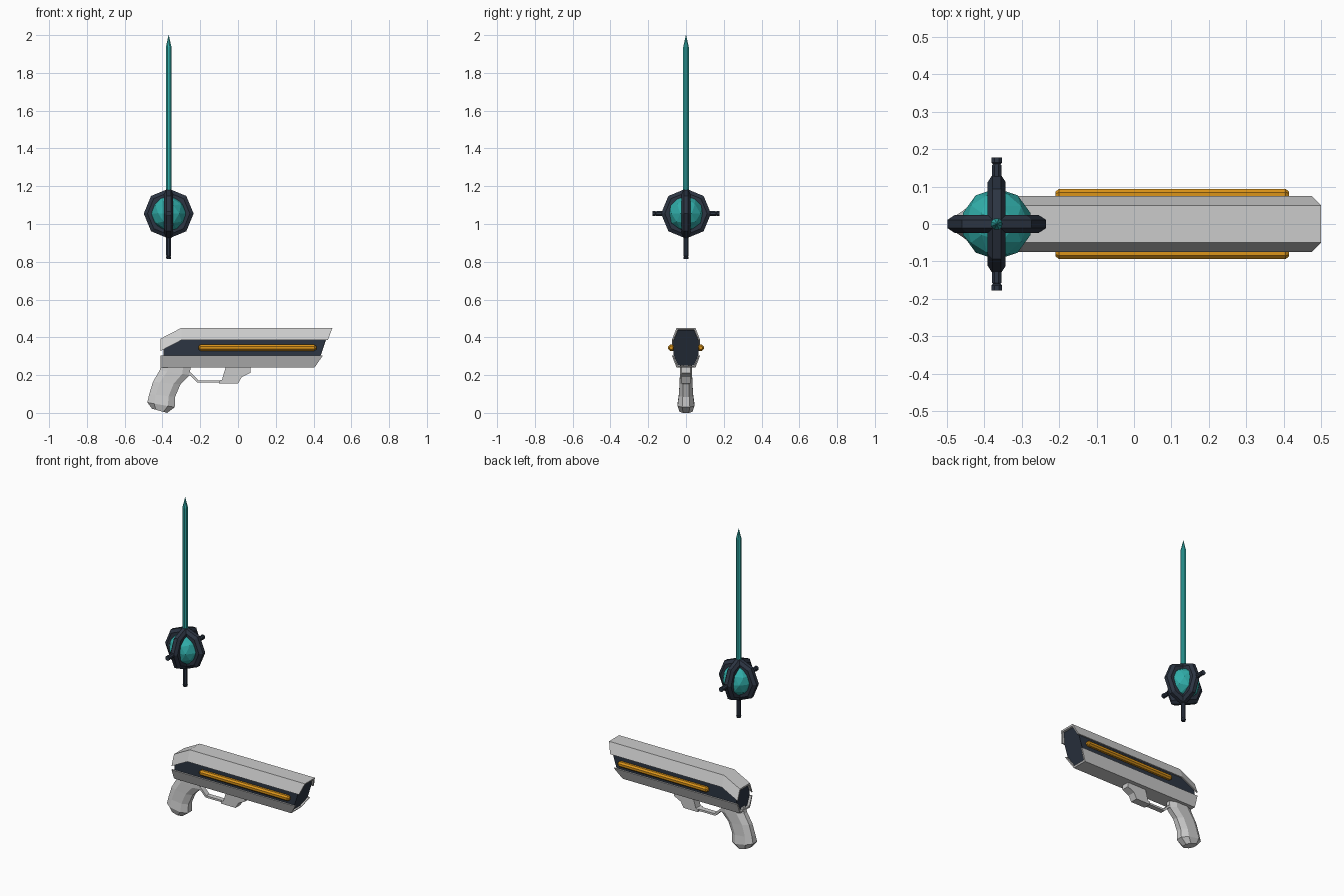
import bpy, bmesh
from math import sin, cos, pi
from mathutils import Vector, Matrix

if "Cube" in bpy.data.objects:
    bpy.data.objects.remove(bpy.data.objects["Cube"])


def material(name, rgb):
    m = bpy.data.materials.new(name)
    m.diffuse_color = (*rgb, 1)
    m.use_nodes = True
    m.node_tree.nodes["Principled BSDF"].inputs["Base Color"].default_value = m.diffuse_color
    return m


TEAL = material("teal", (0.03, 0.42, 0.40))
DARK = material("dark", (0.025, 0.035, 0.055))
ORANGE = material("orange", (0.72, 0.30, 0.01))


def finish(name, bm, mat=None):
    bmesh.ops.recalc_face_normals(bm, faces=bm.faces[:])
    me = bpy.data.meshes.new(name)
    bm.to_mesh(me)
    bm.free()
    ob = bpy.data.objects.new(name, me)
    bpy.context.collection.objects.link(ob)
    if mat:
        me.materials.append(mat)
    return ob


def loft(name, rings, mat=None, closed=False):
    """Skin a list of equal point rings; cap the ends unless closed."""
    bm = bmesh.new()
    vs = [[bm.verts.new(p) for p in r] for r in rings]
    n = len(vs[0])
    for i in range(len(vs) if closed else len(vs) - 1):
        a, b = vs[i], vs[(i + 1) % len(vs)]
        for j in range(n):
            k = (j + 1) % n
            bm.faces.new((a[j], a[k], b[k], b[j]))
    if not closed:
        bm.faces.new(vs[0])
        bm.faces.new(vs[-1])
    return finish(name, bm, mat)


def turned(name, origin, axis, profile, mat, sides=8):
    """Turn (distance, radius) pairs around an axis."""
    q = Vector(axis).to_track_quat('Z', 'Y')
    o = Vector(origin)
    rings = [[o + q @ Vector((r * cos(2 * pi * (i + .5) / sides),
                              r * sin(2 * pi * (i + .5) / sides), d))
              for i in range(sides)] for d, r in profile]
    return loft(name, rings, mat)


def mirrored(half):
    return half + [(-y, z) for y, z in reversed(half)]


# ---- gun body: shells and core share a slanted muzzle and a dropped rear
def upper_front(z):
    return 0.50 + (z - 0.45) * 0.38


def lower_front(z):
    return 0.45 + (z - 0.305) * 0.69


upper = mirrored([(.05, .45), (.075, .385), (.066, .385), (.043, .441)])
upper = upper[:4] + upper[4:]
loft("upper_shell", [
    [(-0.41, y, z - 0.057) for y, z in upper],
    [(-0.30, y, z) for y, z in upper],
    [(upper_front(z), y, z) for y, z in upper]])

lower = mirrored([(.05, .24), (.075, .305), (.066, .305), (.043, .249)])
loft("lower_shell", [
    [(-0.41, y, z) for y, z in lower],
    [(lower_front(z), y, z) for y, z in lower]])

core = mirrored([(.042, .440), (.065, .385), (.065, .305), (.042, .250)])
loft("body_core", [
    [(-0.395, y, z - (0.052 if z > .35 else 0)) for y, z in core],
    [(-0.30, y, z) for y, z in core],
    [((upper_front(z) if z > .35 else lower_front(z)) - 0.012, y, z)
     for y, z in core]], DARK)

# ---- glowing side bars
for side, label in ((1, "left"), (-1, "right")):
    turned(label + "_side_bar", (-0.21, side * 0.078, 0.345), (1, 0, 0),
           [(0, .009), (.010, .0175), (.615, .0175), (.625, .009)], ORANGE)

# ---- grip: chamfered sections between a back and a front edge
sections = [((-.405, .26), (-.25, .26), .030), ((-.415, .225), (-.255, .20), .032),
            ((-.450, .165), (-.305, .15), .034), ((-.470, .10), (-.333, .085), .038),
            ((-.480, .055), (-.335, .030), .045), ((-.455, .022), (-.375, .0), .034)]
outline = [(0, .45), (.25, 1), (.75, 1), (1, .45), (1, -.45), (.75, -1), (.25, -1), (0, -.45)]
loft("grip", [[(b[0] + (f[0] - b[0]) * t, s * w, b[1] + (f[1] - b[1]) * t)
               for t, s in outline] for b, f, w in sections])


# ---- trigger guard and its mount, extruded side profiles
def plate(name, pts, w):
    loft(name, [[(x, y, z) for x, z in pts] for y in (-w, w)])


plate("trigger_guard", [(-.29, .215), (-.25, .195), (-.215, .160), (-.08, .160),
                        (-.08, .172), (-.21, .172), (-.24, .205), (-.28, .235)], .016)
plate("guard_mount", [(-.10, .155), (.0, .155), (.02, .19), (.065, .212), (.065, .243),
                      (-.065, .243), (-.085, .175), (-.10, .172)], .024)

# ---- floating orb with crossed octagonal rings
C = Vector((-0.367, 0, 1.055))
bm = bmesh.new()
bmesh.ops.create_icosphere(bm, subdivisions=2, radius=0.095, matrix=Matrix.Translation(C))
finish("orb", bm, TEAL)

band = [(.084, -.024), (.112, -.024), (.132, -.011), (.132, .011), (.112, .024), (.084, .024)]
for name, u, v in (("ring_across", Vector((1, 0, 0)), Vector((0, 1, 0))),
                   ("ring_along", Vector((0, 1, 0)), Vector((1, 0, 0)))):
    up = Vector((0, 0, 1))
    loft(name, [[C + (u * cos(i * pi / 4) + up * sin(i * pi / 4)) * r + v * w
                 for r, w in band] for i in range(8)], DARK, closed=True)

# ---- side pegs, handle and blade
for side, label in ((1, "back"), (-1, "front")):
    turned(label + "_peg", C, (0, side, 0),
           [(.11, .014), (.156, .014), (.160, .011), (.164, .015), (.178, .015)], DARK)
turned("handle", C, (0, 0, -1),
       [(.11, .014), (.222, .014), (.226, .011), (.229, .015), (.241, .013)], DARK)
turned("blade", C, (0, 0, 1), [(.11, .016), (.882, .016), (.945, .0008)], TEAL)
